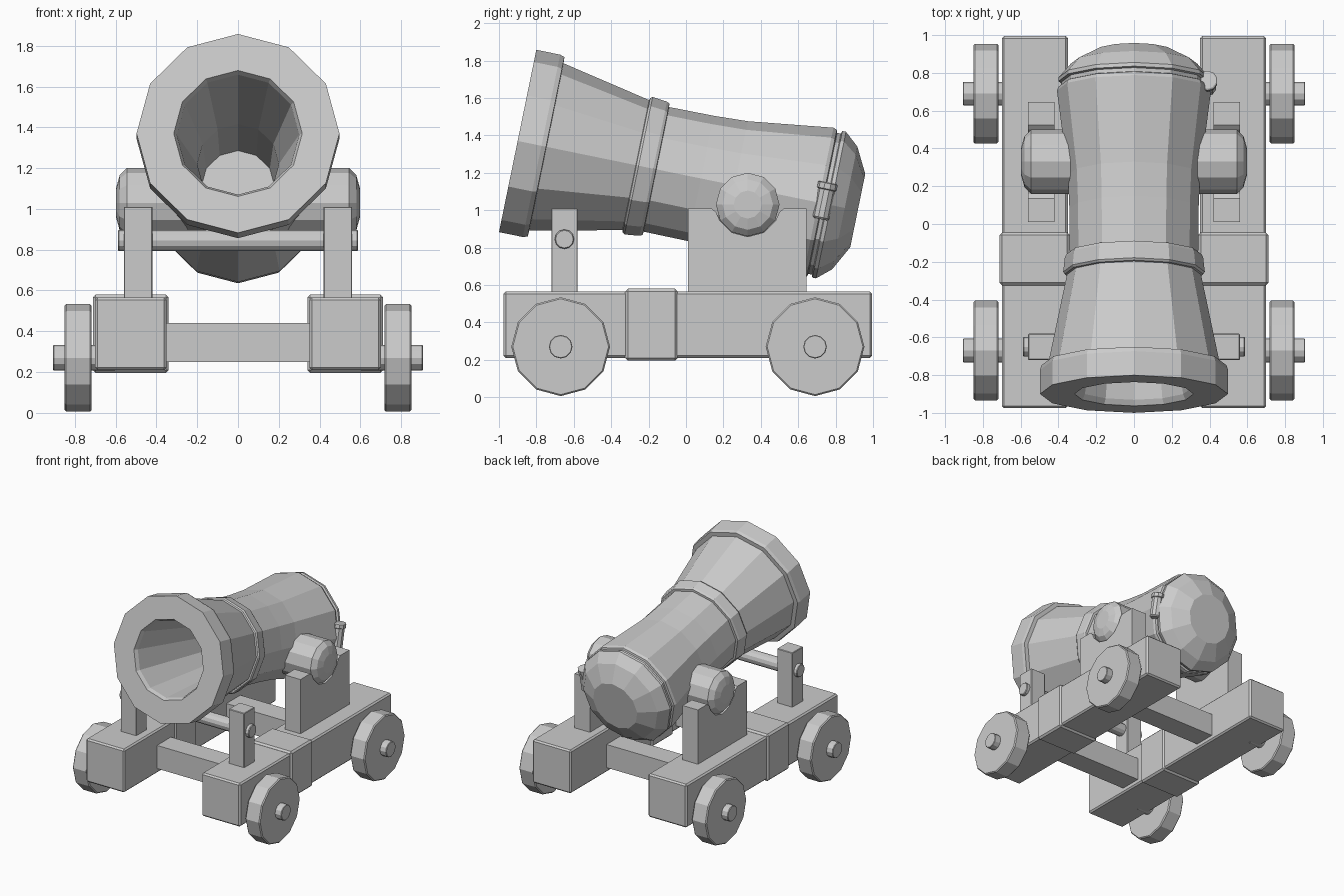
import bpy, bmesh, math
from mathutils import Matrix, Vector

cube = bpy.data.objects.get("Cube")
if cube:
    bpy.data.objects.remove(cube, do_unlink=True)

grey = bpy.data.materials.new("plain_grey")
grey.use_nodes = True
COLOR = (0.6, 0.6, 0.6, 1)
grey.diffuse_color = COLOR
grey.node_tree.nodes["Principled BSDF"].inputs["Base Color"].default_value = COLOR


def finish(name, bm, bevel=0):
    bmesh.ops.recalc_face_normals(bm, faces=bm.faces[:])
    mesh = bpy.data.meshes.new(name)
    bm.to_mesh(mesh)
    bm.free()
    mesh.materials.append(grey)
    obj = bpy.data.objects.new(name, mesh)
    bpy.context.collection.objects.link(obj)
    if bevel:
        mod = obj.modifiers.new("Bevel", "BEVEL")
        mod.width = bevel
        mod.segments = 1
        mod.limit_method = "ANGLE"
    return obj


def box(name, x, y, z, bevel=0):
    """Box from (min, max) pairs."""
    bm = bmesh.new()
    bmesh.ops.create_cube(bm, size=1)
    for v in bm.verts:
        v.co = [(a + b) / 2 + c * (b - a) for (a, b), c in zip((x, y, z), v.co)]
    return finish(name, bm, bevel)


def lathe(name, origin, axis, ref, profile, sides=12):
    """Turn (distance, radius) points around an axis, with flat end caps."""
    origin, axis, ref = Vector(origin), Vector(axis).normalized(), Vector(ref).normalized()
    side = axis.cross(ref)
    bm = bmesh.new()
    rings = []
    for t, r in profile:
        angles = [2 * math.pi * i / sides for i in range(sides)]
        rings.append([bm.verts.new(origin + axis * t + (ref * math.cos(a) + side * math.sin(a)) * r)
                      for a in angles])
    for p, q in zip(rings, rings[1:]):
        for i in range(sides):
            j = (i + 1) % sides
            bm.faces.new((p[i], p[j], q[j], q[i]))
    bm.faces.new(rings[0])
    bm.faces.new(rings[-1])
    return finish(name, bm)


def drum(name, x0, x1, y, z, r, edge=0.01):
    """Cylinder along x with softened rims."""
    s = 1 if x1 > x0 else -1
    return lathe(name, (0, y, z), (1, 0, 0), (0, 0, 1),
                 [(x0, r - edge), (x0 + s * edge, r), (x1 - s * edge, r), (x1, r - edge)])


# Barrel: bore floor, bore, muzzle ring, taper, middle band, rear tube, breech cap
MUZZLE = Vector((0, -0.90, 1.37))
BACK = Vector((0, 0.9797, -0.2005))
UP = Vector((0, 0.2005, 0.9797))
lathe("barrel", MUZZLE, BACK, UP, [
    (1.30, .18), (.75, .20), (.03, .30), (0, .315),
    (0, .4975), (.13, .4975), (.155, .49), (.157, .456),
    (.645, .355), (.648, .367), (.66, .375), (.74, .366), (.755, .358), (.757, .34),
    (1.0, .342), (1.184, .35), (1.64, .408), (1.66, .40), (1.665, .385),
    (1.685, .385), (1.69, .40), (1.71, .40), (1.785, .335), (1.856, .20)])

# Priming tube on the breech
lathe("priming_tube", (.39, .74, 1.05), UP, BACK,
      [(-.10, .035), (-.09, .045), (.06, .045), (.065, .053), (.095, .053), (.10, .045)], 10)

# Front crossing rod
drum("front_rod", -.588, .588, -.65, .845, .052, .005)

# Crossbars between the beams
for name, y in (("front_crossbar", -.46), ("rear_crossbar", .44)):
    box(name, (-.36, .36), (y - .09, y + .09), (.25, .44))

for s, label in ((1, "left"), (-1, "right")):
    def span(a, b):
        return tuple(sorted((s * a, s * b)))

    # Beams with their middle bands
    box(label + "_beam", span(.35, .70), (-.975, .995), (.21, .565), .012)
    box(label + "_beam_band", span(.34, .712), (-.325, -.045), (.196, .58), .014)

    # Front posts
    box(label + "_front_post", span(.42, .56), (-.72, -.58), (.55, 1.01), .004)

    # Trunnions with rounded ends
    lathe(label + "_trunnion", (0, .33, 1.03), (s, 0, 0), (0, 0, 1),
          [(.2, .17), (.545, .17), (.58, .135), (.597, .075)])

    # Cheeks with a notch that cradles the trunnion
    notch = [(.33 - .172 * math.cos(a), 1.03 - .172 * math.sin(a))
             for a in [math.pi * i / 6 for i in range(1, 6)]]
    outline = [(.01, .55), (.01, 1.01), (.135, 1.01), (.16, .99)] + notch + \
              [(.50, .99), (.525, 1.01), (.645, 1.01), (.645, .55)]
    bm = bmesh.new()
    face = bm.faces.new([bm.verts.new((s * .42, y, z)) for y, z in outline])
    new = bmesh.ops.extrude_face_region(bm, geom=[face])["geom"]
    bmesh.ops.translate(bm, vec=(s * .14, 0, 0),
                        verts=[g for g in new if isinstance(g, bmesh.types.BMVert)])
    finish(label + "_cheek", bm)

    # Wheels and axle ends
    for end, y in (("front", -.67), ("rear", .69)):
        drum(f"{label}_{end}_wheel", s * .718, s * .85, y, .27, .264, .008)
        drum(f"{label}_{end}_axle", s * .60, s * .906, y, .27, .063, .004)
